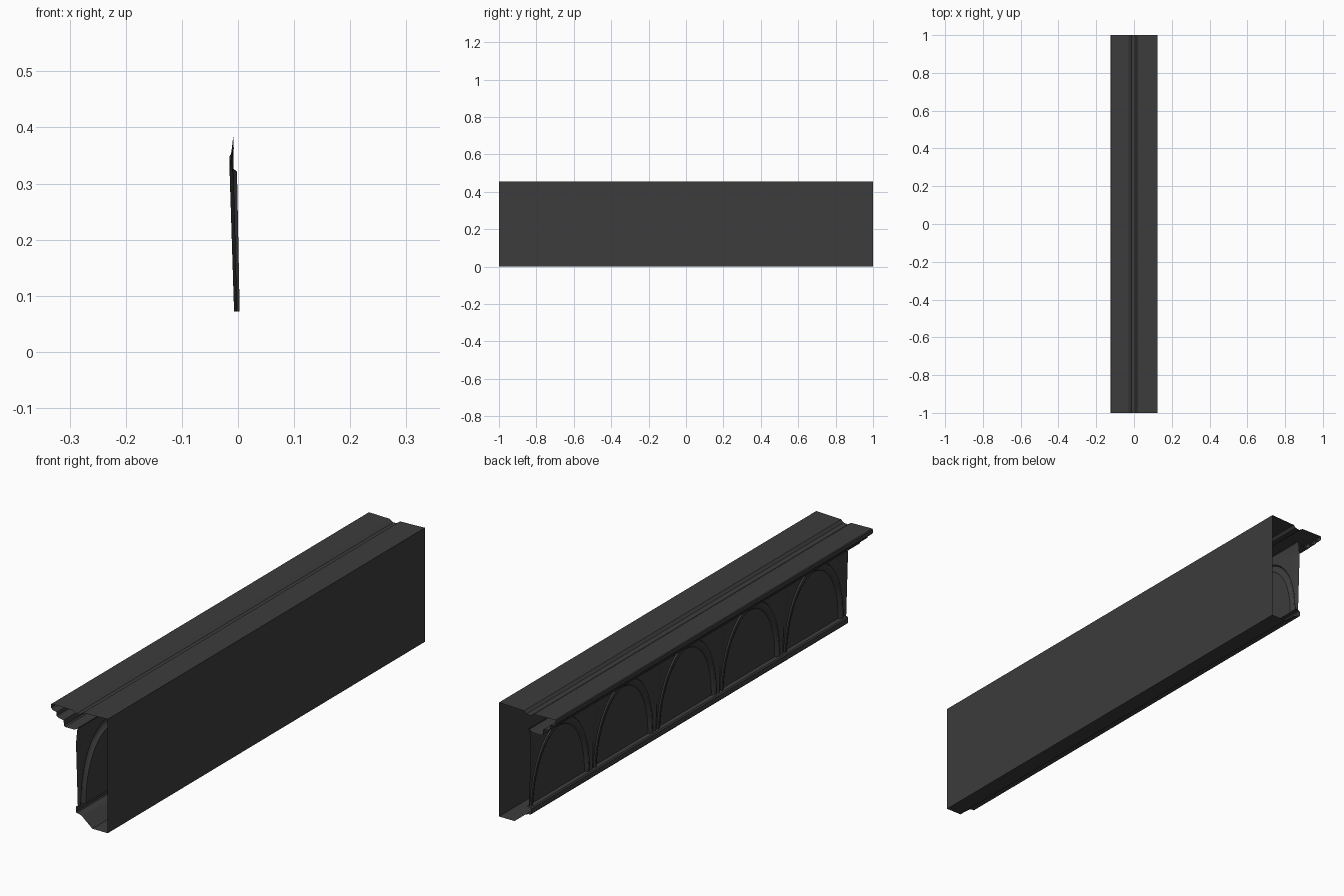
import bpy, math

if "Cube" in bpy.data.objects:
    bpy.data.objects.remove(bpy.data.objects["Cube"])

mat = bpy.data.materials.new("dark_grey")
mat.diffuse_color = (0.045, 0.045, 0.045, 1)
mat.use_nodes = True
mat.node_tree.nodes["Principled BSDF"].inputs["Base Color"].default_value = mat.diffuse_color


def make(name, verts, faces, smooth=None):
    me = bpy.data.meshes.new(name)
    me.from_pydata(verts, [], faces)
    me.materials.append(mat)
    ob = bpy.data.objects.new(name, me)
    bpy.context.collection.objects.link(ob)
    if smooth:
        bpy.ops.object.select_all(action='DESELECT')
        ob.select_set(True)
        bpy.context.view_layer.objects.active = ob
        bpy.ops.object.shade_smooth_by_angle(angle=math.radians(smooth))
    return ob


def sweep(name, profile):
    """Open (x, z) profile stretched along the full length, ends left open."""
    n = len(profile)
    verts = [(x, y, z) for y in (-1, 1) for x, z in profile]
    return make(name, verts, [(i, i + 1, n + i + 1, n + i) for i in range(n - 1)])


# flat back
sweep("back_wall", [(0.125, 0), (0.125, 0.455)])

# overhanging crown: grooved top, stepped underside
sweep("crown_moulding", [
    (0.125, 0.455), (0.015, 0.451), (0.005, 0.441), (-0.014, 0.439), (-0.03, 0.449),
    (-0.122, 0.451), (-0.125, 0.448), (-0.125, 0.434), (-0.118, 0.427), (-0.1, 0.423),
    (-0.1, 0.408), (-0.094, 0.403), (-0.07, 0.399), (-0.068, 0.378),
    (-0.063, 0.374), (-0.022, 0.374), (-0.003, 0.385)])

# bottom moulding: sloped underside and small ledge
sweep("base_moulding", [
    (0.125, 0), (0.057, 0), (0.011, 0.038), (-0.004, 0.044), (-0.013, 0.044),
    (-0.016, 0.048), (-0.016, 0.066), (-0.012, 0.071), (0.003, 0.073)])

# arcade relief: five arched bays in one shallow sheet
HALF, Z0, H = 0.2, 0.072, 0.313
ARCH_W, ARCH_H = 0.186, 0.283


def depth(v, h):
    t = v / H
    inner = 0.003 - 0.006 * t
    outer = -0.007 - 0.009 * min(t / 0.9, 1)
    if t > 0.9:
        outer += 0.09 * (t - 0.9)
    return inner + (outer - inner) * h


corner = math.atan2(H / ARCH_H, HALF / ARCH_W)
angles = sorted([math.pi * i / 32 for i in range(33)] + [corner, math.pi - corner])
# (scale inside arch, fraction from arch to bay border, relief height)
rings = [(0.45, 0, 0.0), (0.88, 0, 0.0), (0.91, 0, 0.7), (0.95, 0, 1.0), (0.985, 0, 0.9),
         (1, 0, 0.5), (1, 0.25, 0.45), (1, 0.65, 0.75), (1, 1, 1.0)]
verts, faces = [], []
m = len(angles)
for bay in range(5):
    yc = -0.8 + 0.4 * bay
    base = len(verts)
    verts.append((depth(0, 0), yc, Z0))
    for s, f, h in rings:
        for a in angles:
            u, v = ARCH_W * math.cos(a), ARCH_H * math.sin(a)
            k = 1 / max(abs(u) / HALF, v / H)
            g = s + f * (k - 1)
            verts.append((depth(v * g, h), yc + u * g, Z0 + v * g))
    for j in range(m - 1):
        faces.append((base, base + 1 + j, base + 2 + j))
        for r in range(len(rings) - 1):
            p = base + 1 + r * m + j
            faces.append((p, p + m, p + m + 1, p + 1))
make("arcade_panel", verts, faces, 30)
